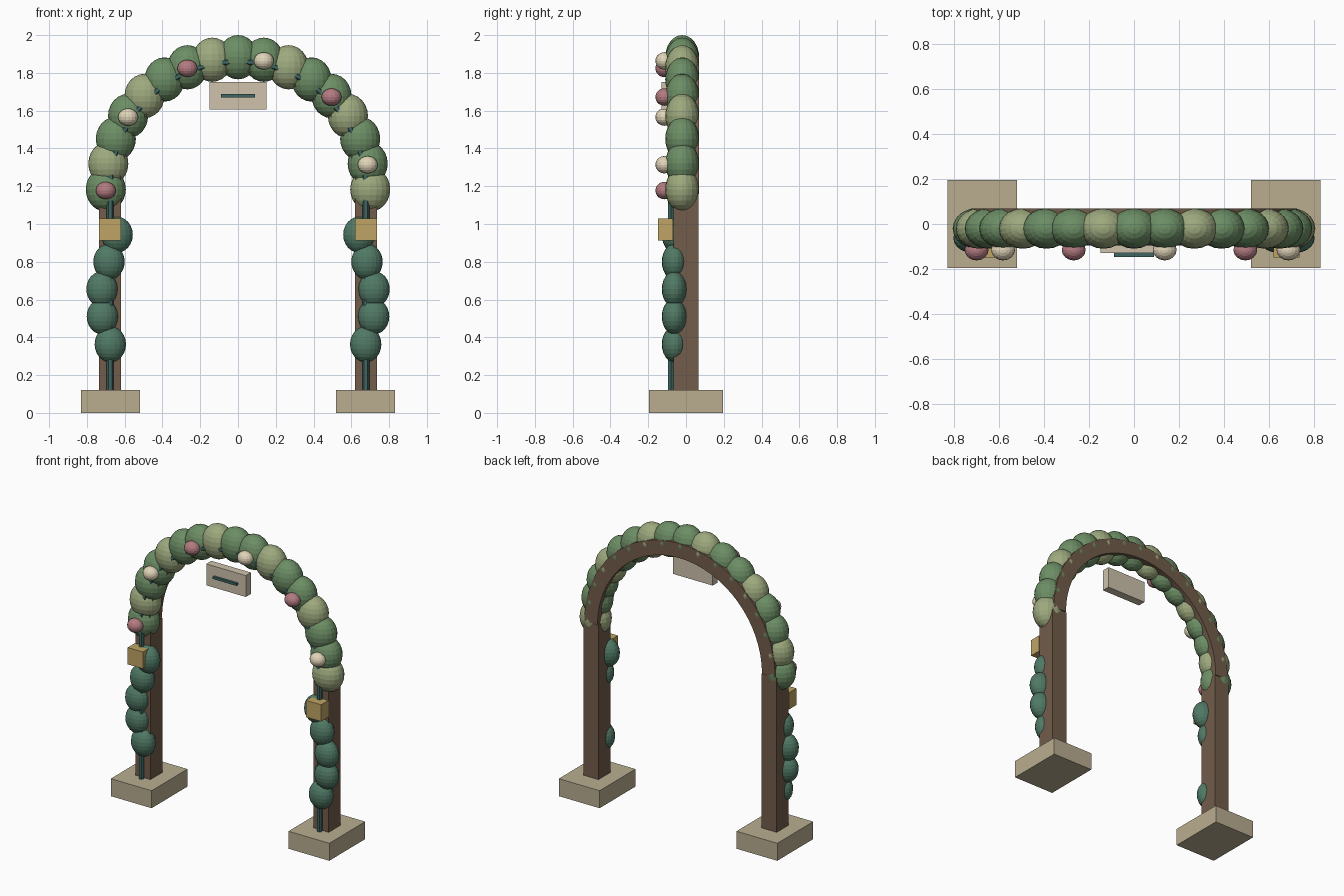
import bpy, bmesh
from math import sin, cos, pi

if "Cube" in bpy.data.objects:
    bpy.data.objects.remove(bpy.data.objects["Cube"])

ARCH_Z = 1.183   # spring line of the arch


def mat(name, rgb):
    m = bpy.data.materials.new(name)
    m.diffuse_color = (*rgb, 1)
    m.use_nodes = True
    m.node_tree.nodes["Principled BSDF"].inputs["Base Color"].default_value = m.diffuse_color
    return m


WOOD = mat("wood", (0.17, 0.11, 0.07))
STONE = mat("stone", (0.49, 0.42, 0.28))
STEM = mat("stem", (0.05, 0.13, 0.12))
TEAL = mat("dark_leaf", (0.08, 0.19, 0.13))
GREEN = mat("green_leaf", (0.15, 0.27, 0.13))
LIGHT = mat("light_leaf", (0.34, 0.40, 0.21))
GOLD = mat("gold", (0.52, 0.37, 0.13))
PINK = mat("pink_flower", (0.45, 0.20, 0.22))
CREAM = mat("cream_flower", (0.75, 0.66, 0.48))
PLAQUE = mat("plaque", (0.62, 0.54, 0.41))


def finish(bm, name, material):
    bmesh.ops.recalc_face_normals(bm, faces=bm.faces)
    me = bpy.data.meshes.new(name)
    bm.to_mesh(me)
    bm.free()
    me.materials.append(material)
    ob = bpy.data.objects.new(name, me)
    bpy.context.collection.objects.link(ob)
    return ob


def box(name, x, y, z, material):
    """Box from (min, max) ranges."""
    bm = bmesh.new()
    bmesh.ops.create_cube(bm, size=1)
    for v in bm.verts:
        for i, (lo, hi) in enumerate((x, y, z)):
            v.co[i] = hi if v.co[i] > 0 else lo
    return finish(bm, name, material)


def ball(name, loc, radii, material, seg=20, rings=12):
    bm = bmesh.new()
    bmesh.ops.create_uvsphere(bm, u_segments=seg, v_segments=rings, radius=1)
    bmesh.ops.scale(bm, vec=radii, verts=bm.verts)
    bmesh.ops.translate(bm, vec=loc, verts=bm.verts)
    return finish(bm, name, material)


def sweep(name, path, section, material):
    """Sweep (outward, y) section along path of (x, z, nx, nz)."""
    bm = bmesh.new()
    rows = [[bm.verts.new((x + nx * o, y, z + nz * o)) for o, y in section]
            for x, z, nx, nz in path]
    n = len(section)
    for a, b in zip(rows, rows[1:]):
        for i in range(n):
            bm.faces.new((a[i], a[(i + 1) % n], b[(i + 1) % n], b[i]))
    bm.faces.new(rows[0])
    bm.faces.new(rows[-1])
    return finish(bm, name, material)


def arc(r, n=32):
    return [(-r * cos(pi * i / n), ARCH_Z + r * sin(pi * i / n),
             -cos(pi * i / n), sin(pi * i / n)) for i in range(n + 1)]


# Wooden arch and the stem running up the posts and over it
sweep("arch_beam", arc(0.675),
      [(-0.05, -0.068), (0.05, -0.068), (0.05, 0.068), (-0.05, 0.068)], WOOD)
R = 0.677
stem_path = [(-R, 0.12, -1, 0)] + arc(R) + [(R, 0.12, 1, 0)]
sweep("climbing_stem", stem_path,
      [(0.018 * cos(k * pi / 3), -0.08 + 0.018 * sin(k * pi / 3)) for k in range(6)], STEM)

# Feet, posts, gold ties and climbing leaves, mirrored on both sides
leaves = [(0.676, 0.363), (0.718, 0.51), (0.72, 0.655), (0.683, 0.80), (0.64, 0.943)]
for s, side in ((-1, "left"), (1, "right")):
    def span(a, b):
        return tuple(sorted((s * a, s * b)))
    box(f"{side}_foot", span(0.52, 0.83), (-0.195, 0.195), (0, 0.12), STONE)
    box(f"{side}_post", span(0.62, 0.735), (-0.065, 0.065), (0.12, 1.18), WOOD)
    box(f"{side}_tie", span(0.62, 0.735), (-0.148, -0.07), (0.913, 1.028), GOLD)
    for i, (x, z) in enumerate(leaves):
        ball(f"{side}_leaf_{i}", (s * x, -0.062, z), (0.083, 0.066, 0.095), TEAL)

# Foliage over the arch, with a flower on every third clump
for i in range(17):
    a = pi * i / 16
    x, z = -0.7 * cos(a), ARCH_Z + 0.7 * sin(a)
    ball(f"foliage_{i}", (x, -0.02, z), (0.106, 0.09, 0.117), LIGHT if i % 3 == 1 else GREEN)
    if i % 3 == 0:
        ball(f"flower_{i}", (x, -0.115, z - 0.006), (0.053, 0.047, 0.046),
             CREAM if i % 2 else PINK, 16, 10)

# Hanging plaque with a bar
box("plaque", (-0.15, 0.15), (-0.13, -0.075), (1.605, 1.752), PLAQUE)
box("plaque_bar", (-0.09, 0.09), (-0.146, -0.128), (1.671, 1.687), STEM)
